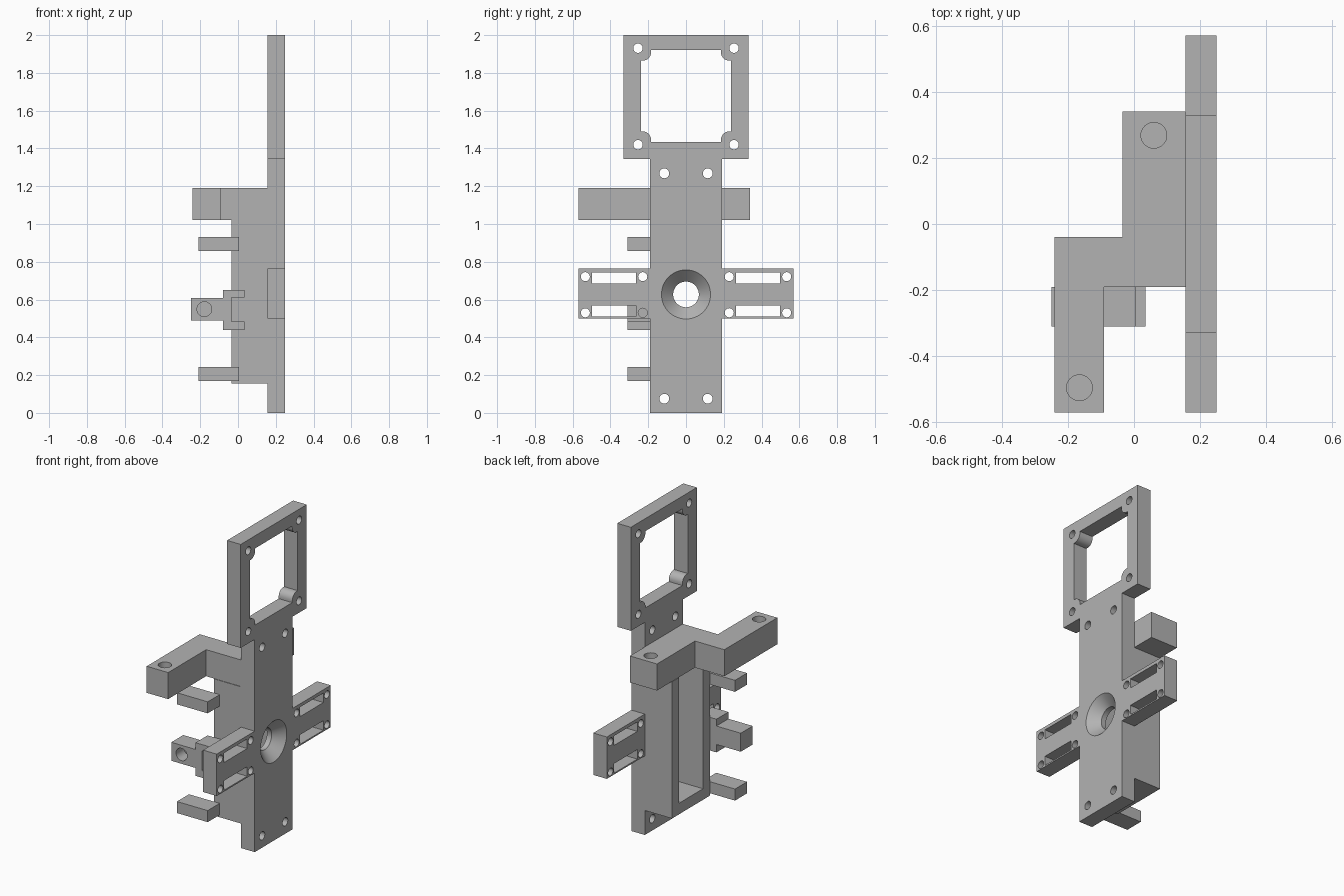
import bpy, bmesh
from math import sin, cos, pi

if "Cube" in bpy.data.objects:
    bpy.data.objects.remove(bpy.data.objects["Cube"])

grey = bpy.data.materials.new("plain grey")
grey.diffuse_color = (0.45, 0.45, 0.45, 1)
grey.use_nodes = True
grey.node_tree.nodes["Principled BSDF"].inputs["Base Color"].default_value = grey.diffuse_color

PLACE = {'X': lambda a, b, c: (c, a, b),
         'Y': lambda a, b, c: (a, c, b),
         'Z': lambda a, b, c: (a, b, c)}


def loft(bm, axis, rings):
    """Closed solid through (outline, position along axis) rings."""
    loops = [[bm.verts.new(PLACE[axis](a, b, c)) for a, b in pts] for pts, c in rings]
    n = len(loops[0])
    for lo, hi in zip(loops, loops[1:]):
        for i in range(n):
            j = (i + 1) % n
            bm.faces.new((lo[i], lo[j], hi[j], hi[i]))
    bm.faces.new(loops[0][::-1])
    bm.faces.new(loops[-1])


def circle(a, b, r, n=32):
    return [(a + r * cos(2 * pi * i / n), b + r * sin(2 * pi * i / n)) for i in range(n)]


def rect(a0, a1, b0, b1):
    return [(a0, b0), (a1, b0), (a1, b1), (a0, b1)]


def solid(name, axis, parts):
    """Object made of separate lofts; each part is a list of rings."""
    bm = bmesh.new()
    for rings in parts:
        loft(bm, axis, rings)
    bmesh.ops.recalc_face_normals(bm, faces=bm.faces)
    mesh = bpy.data.meshes.new(name)
    bm.to_mesh(mesh)
    bm.free()
    mesh.materials.append(grey)
    ob = bpy.data.objects.new(name, mesh)
    bpy.context.collection.objects.link(ob)
    return ob


def prism(pts, lo, hi):
    return [(pts, lo), (pts, hi)]


def cut(ob, axis, parts):
    """Subtract the given lofts, then remove the cutter."""
    cutter = solid("cutter", axis, parts)
    cutter.hide_render = True
    mod = ob.modifiers.new("cut", 'BOOLEAN')
    mod.operation, mod.solver, mod.object = 'DIFFERENCE', 'EXACT', cutter
    bpy.ops.object.select_all(action='DESELECT')
    ob.select_set(True)
    bpy.context.view_layer.objects.active = ob
    bpy.ops.object.modifier_apply(modifier=mod.name)
    bpy.data.objects.remove(cutter)
    bpy.ops.object.shade_smooth_by_angle(angle=0.5)


# Mounting plate: stem, side wings and top frame in one outline (y, z)
half = [(0.19, 0), (0.19, 0.5), (0.57, 0.5), (0.57, 0.765), (0.19, 0.765),
        (0.19, 1.345), (0.33, 1.345), (0.33, 2.0)]
outline = half + [(-y, z) for y, z in reversed(half)]
X0, X1 = 0.155, 0.25
plate = solid("mounting_plate", 'X', [prism(outline, X0, X1)])

# Frame window with rounded corner bosses
window = []
for sy, sz in ((1, 1), (-1, 1), (-1, -1), (1, -1)):
    r = 0.045
    arc = [pi / 2 * (1 - i / 8) for i in range(9)]
    corner = [(0.239, 0.187)]
    corner += [(0.185 + r - r * cos(t), 0.187 + r - r * sin(t)) for t in arc]
    corner += [(0.185, 0.2425)]
    corner = [(sy * y, 1.6775 + sz * z) for y, z in corner]
    window += corner if sy * sz > 0 else corner[::-1]

# Screw holes, wing slots and the countersunk centre hole
openings = [window]
for s in (-1, 1):
    openings += [circle(s * 0.254, z, 0.025) for z in (1.42, 1.931)]
    openings += [circle(s * 0.115, z, 0.026) for z in (0.075, 1.268)]
    openings += [circle(s * y, z, 0.024) for y in (0.229, 0.533) for z in (0.53, 0.721)]
    y0, y1 = sorted((s * 0.265, s * 0.497))
    openings += [rect(y0, y1, z, z + 0.06) for z in (0.509, 0.684)]
cuts = [prism(o, X0 - 0.05, X1 + 0.05) for o in openings]
cuts.append([(circle(0, 0.627, r, 64), x)
             for r, x in ((0.068, 0.1), (0.068, 0.188), (0.13, 0.25), (0.13, 0.3))])
cut(plate, 'X', cuts)

# Slotted housing behind the plate, open at the top under the arm
housing = [(-0.19, 0.155), (0.19, 0.155), (0.19, 1.02), (0.12, 1.02),
           (0.12, 0.225), (-0.12, 0.225), (-0.12, 1.02), (-0.19, 1.02)]
solid("slotted_housing", 'X', [prism(housing, -0.035, X0)])

# Stepped cross arm with a blind hole at each end
arm_outline = [(-0.24, -0.57), (-0.09, -0.57), (-0.09, -0.19), (X0, -0.19),
               (X0, 0.34), (-0.035, 0.34), (-0.035, -0.04), (-0.24, -0.04)]
arm = solid("cross_arm", 'Z', [prism(arm_outline, 1.022, 1.19)])
cut(arm, 'Z', [prism(circle(x, y, 0.039), 1.09, 1.25)
               for x, y in ((0.06, 0.268), (-0.165, -0.495))])

# Side pegs
for name, z0 in (("lower_peg", 0.17), ("upper_peg", 0.858)):
    solid(name, 'Y', [prism(rect(-0.21, 0.005, z0, z0 + 0.073), -0.31, -0.19)])

# Side clip: block with a blind hole and a forked end gripping the housing
clip_outline = [(-0.25, 0.49), (-0.08, 0.49), (-0.08, 0.44), (0.035, 0.44),
                (0.035, 0.485), (-0.035, 0.485), (-0.035, 0.61), (0.035, 0.61),
                (0.035, 0.65), (-0.08, 0.65), (-0.08, 0.607), (-0.25, 0.607)]
clip = solid("side_clip", 'Y', [prism(clip_outline, -0.31, -0.19)])
cut(clip, 'Y', [prism(circle(-0.178, 0.549, 0.039), -0.36, -0.23)])
